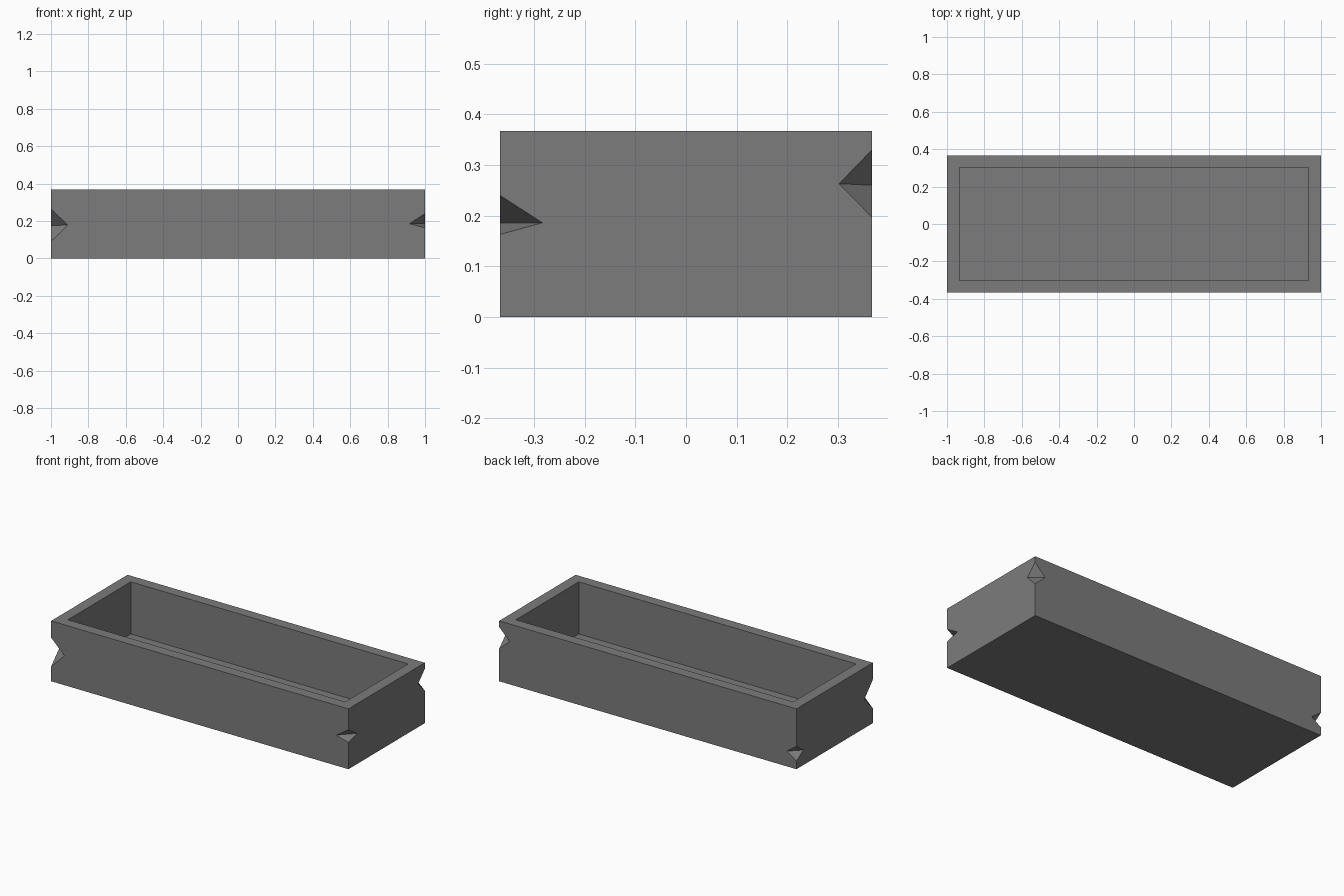
import bpy, bmesh

if "Cube" in bpy.data.objects:
    bpy.data.objects.remove(bpy.data.objects["Cube"])

HX, HY, H = 1.0, 0.367, 0.367      # outer half sizes and height
IX, IY, FLOOR = 0.933, 0.302, 0.05  # cavity half sizes and floor height

# One chipped corner per row, counter-clockwise from front left:
# sx, sy, chip bottom z, chip top z, reach along x and its z, reach along y and its z
chips = [
    (-1, -1, 0.09, 0.265, 0.09, 0.178, 0.081, 0.175),
    (1, -1, 0.163, 0.24, 0.083, 0.185, 0.084, 0.186),
    (1, 1, 0.197, 0.33, 0.07, 0.26, 0.065, 0.263),
    (-1, 1, 0.05, 0.14, 0.064, 0.093, 0.067, 0.091),
]

stone = bpy.data.materials.new("grey stone")
stone.diffuse_color = (0.2, 0.2, 0.2, 1)
stone.use_nodes = True
stone.node_tree.nodes["Principled BSDF"].inputs["Base Color"].default_value = stone.diffuse_color

bm = bmesh.new()
corners = []
for i, (sx, sy, lo, hi, rx, zx, ry, zy) in enumerate(chips):
    x, y = sx * HX, sy * HY
    along_x = bm.verts.new((x - sx * rx, y, zx))
    along_y = bm.verts.new((x, y - sy * ry, zy))
    nxt, prv = (along_x, along_y) if i % 2 == 0 else (along_y, along_x)
    corners.append(dict(
        bottom=bm.verts.new((x, y, 0)), lo=bm.verts.new((x, y, lo)),
        hi=bm.verts.new((x, y, hi)), top=bm.verts.new((x, y, H)),
        rim=bm.verts.new((sx * IX, sy * IY, H)),
        floor=bm.verts.new((sx * IX, sy * IY, FLOOR)), nxt=nxt, prv=prv))

for i in range(4):
    a, b = corners[i], corners[(i + 1) % 4]
    # outer wall with a notch at both ends
    bm.faces.new((a["bottom"], b["bottom"], b["lo"], b["prv"], b["hi"],
                  b["top"], a["top"], a["hi"], a["nxt"], a["lo"]))
    # rim and inner wall
    bm.faces.new((a["top"], b["top"], b["rim"], a["rim"]))
    bm.faces.new((a["rim"], b["rim"], b["floor"], a["floor"]))
    # upper and lower chip faces
    bm.faces.new((a["hi"], a["prv"], a["nxt"]))
    bm.faces.new((a["lo"], a["nxt"], a["prv"]))

# underside and cavity floor
bm.faces.new([c["bottom"] for c in reversed(corners)])
bm.faces.new([c["floor"] for c in corners])
bmesh.ops.recalc_face_normals(bm, faces=bm.faces)

mesh = bpy.data.meshes.new("stone_trough")
bm.to_mesh(mesh)
bm.free()
mesh.materials.append(stone)
bpy.context.collection.objects.link(bpy.data.objects.new("stone_trough", mesh))
